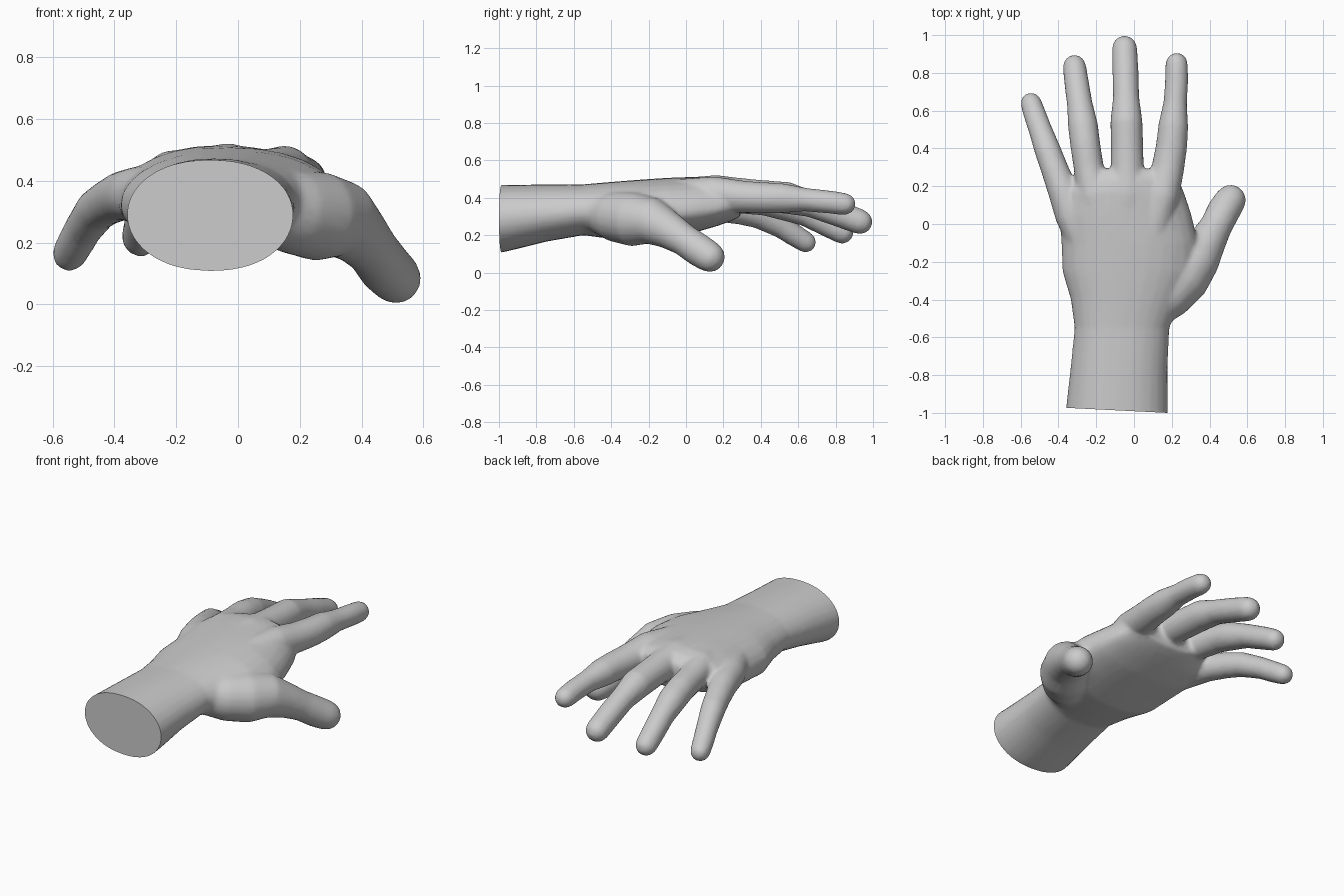
import bpy, bmesh, math
from mathutils import Vector

if "Cube" in bpy.data.objects:
    bpy.data.objects.remove(bpy.data.objects["Cube"])

SIDES = 20
bm = bmesh.new()


def loft(rings):
    """Skin a list of closed point rings and cap both ends."""
    loops = [[bm.verts.new(p) for p in ring] for ring in rings]
    n = len(loops[0])
    faces = [bm.faces.new((a[i], a[(i + 1) % n], b[(i + 1) % n], b[i]))
             for a, b in zip(loops, loops[1:]) for i in range(n)]
    faces += [bm.faces.new(loops[0][::-1]), bm.faces.new(loops[-1])]
    bmesh.ops.recalc_face_normals(bm, faces=faces)


def digit(path):
    """Tube through (x, y, z, radius) points with a rounded tip."""
    pts = [Vector(p[:3]) for p in path]
    rad = [p[3] for p in path]
    # rounded tip past the last joint
    end, r = pts[-1], rad[-1]
    d = (end - pts[-2]).normalized()
    for a in (30, 55, 78):
        pts.append(end + d * r * math.sin(math.radians(a)))
        rad.append(r * math.cos(math.radians(a)))
    rings = []
    for i, (p, r) in enumerate(zip(pts, rad)):
        t = (pts[min(i + 1, len(pts) - 1)] - pts[max(i - 1, 0)]).normalized()
        u = t.cross(Vector((0, 0, 1))).normalized()
        v = u.cross(t)
        rings.append([p + r * (u * math.cos(k) + v * math.sin(k))
                      for k in (2 * math.pi * j / SIDES for j in range(SIDES))])
    loft(rings)


# forearm and palm: y, left, right, top, middle height, bottom
sections = [
    (-1.08, -.365, .18, .468, .29, .095),
    (-0.97, -.36, .18, .468, .29, .11),
    (-0.75, -.335, .178, .472, .31, .165),
    (-0.55, -.315, .188, .472, .33, .20),
    (-0.40, -.335, .25, .485, .33, .18),
    (-0.25, -.38, .33, .497, .32, .165),
    (-0.10, -.385, .34, .507, .32, .19),
    (0.05, -.395, .305, .513, .33, .215),
    (0.17, -.375, .265, .515, .34, .25),
    (0.24, -.30, .235, .505, .36, .275),
    (0.29, -.24, .20, .47, .37, .30),
]
rings = []
for y, x0, x1, top, mid, low in sections:
    ring = []
    for j in range(28):
        a = 2 * math.pi * j / 28
        c, s = math.cos(a), math.sin(a)
        c = math.copysign(abs(c) ** 0.9, c)
        x = (x0 + x1) / 2 + c * (x1 - x0) / 2
        ring.append((x, y, mid + s * ((top - mid) if s > 0 else (mid - low))))
    rings.append(ring)
loft(rings)

# thumb with the muscle at its base
digit([(.07, -.48, .32, .10), (.17, -.38, .30, .135), (.26, -.28, .285, .145),
       (.335, -.18, .275, .125), (.39, -.09, .225, .10), (.435, -.01, .175, .086),
       (.475, .07, .12, .088), (.51, .125, .085, .084)])
# index finger
digit([(.10, -.05, .42, .08), (.15, .15, .425, .09), (.18, .30, .405, .087),
       (.20, .42, .40, .083), (.208, .52, .398, .080), (.218, .64, .39, .063),
       (.226, .76, .378, .062), (.226, .848, .367, .060)])
# middle finger
digit([(-.03, -.05, .42, .08), (-.035, .16, .43, .093), (-.035, .30, .418, .087),
       (-.037, .42, .408, .086), (-.04, .54, .40, .086), (-.042, .67, .365, .07),
       (-.045, .80, .32, .07), (-.05, .93, .272, .068)])
# ring finger
digit([(-.17, -.05, .40, .08), (-.21, .15, .41, .09), (-.24, .30, .395, .08),
       (-.258, .42, .385, .08), (-.27, .52, .36, .08), (-.288, .64, .315, .068),
       (-.303, .74, .265, .066), (-.315, .835, .215, .062)])
# little finger
digit([(-.26, -.10, .36, .09), (-.33, .05, .355, .09), (-.378, .18, .35, .08),
       (-.42, .29, .33, .073), (-.457, .39, .305, .07), (-.50, .51, .245, .062),
       (-.525, .58, .20, .06), (-.545, .64, .163, .057)])

mesh = bpy.data.meshes.new("hand")
bm.to_mesh(mesh)
bm.free()
hand = bpy.data.objects.new("hand", mesh)
bpy.context.collection.objects.link(hand)
bpy.context.view_layer.objects.active = hand
hand.select_set(True)

# fuse the parts into one skin
fuse = hand.modifiers.new("fuse", 'REMESH')
fuse.mode = 'VOXEL'
fuse.voxel_size = 0.012
soft = hand.modifiers.new("soften", 'SMOOTH')
soft.factor = 0.5
soft.iterations = 10
thin = hand.modifiers.new("simplify", 'DECIMATE')
thin.ratio = 0.25
for name in ("fuse", "soften", "simplify"):
    bpy.ops.object.modifier_apply(modifier=name)

# flat cut across the forearm
bm = bmesh.new()
bm.from_mesh(hand.data)
cut = bmesh.ops.bisect_plane(bm, geom=bm.verts[:] + bm.edges[:] + bm.faces[:],
                             plane_co=(.18, -1, .3), plane_no=(-.05, -1, 0),
                             clear_outer=True)
rim = [e for e in cut["geom_cut"] if isinstance(e, bmesh.types.BMEdge)]
bmesh.ops.contextual_create(bm, geom=rim)
bmesh.ops.recalc_face_normals(bm, faces=bm.faces[:])
bm.to_mesh(hand.data)
bm.free()

skin = bpy.data.materials.new("plain grey")
skin.diffuse_color = (.6, .6, .6, 1)
skin.use_nodes = True
skin.node_tree.nodes["Principled BSDF"].inputs["Base Color"].default_value = skin.diffuse_color
hand.data.materials.clear()
hand.data.materials.append(skin)
bpy.ops.object.shade_smooth_by_angle(angle=math.radians(50))
